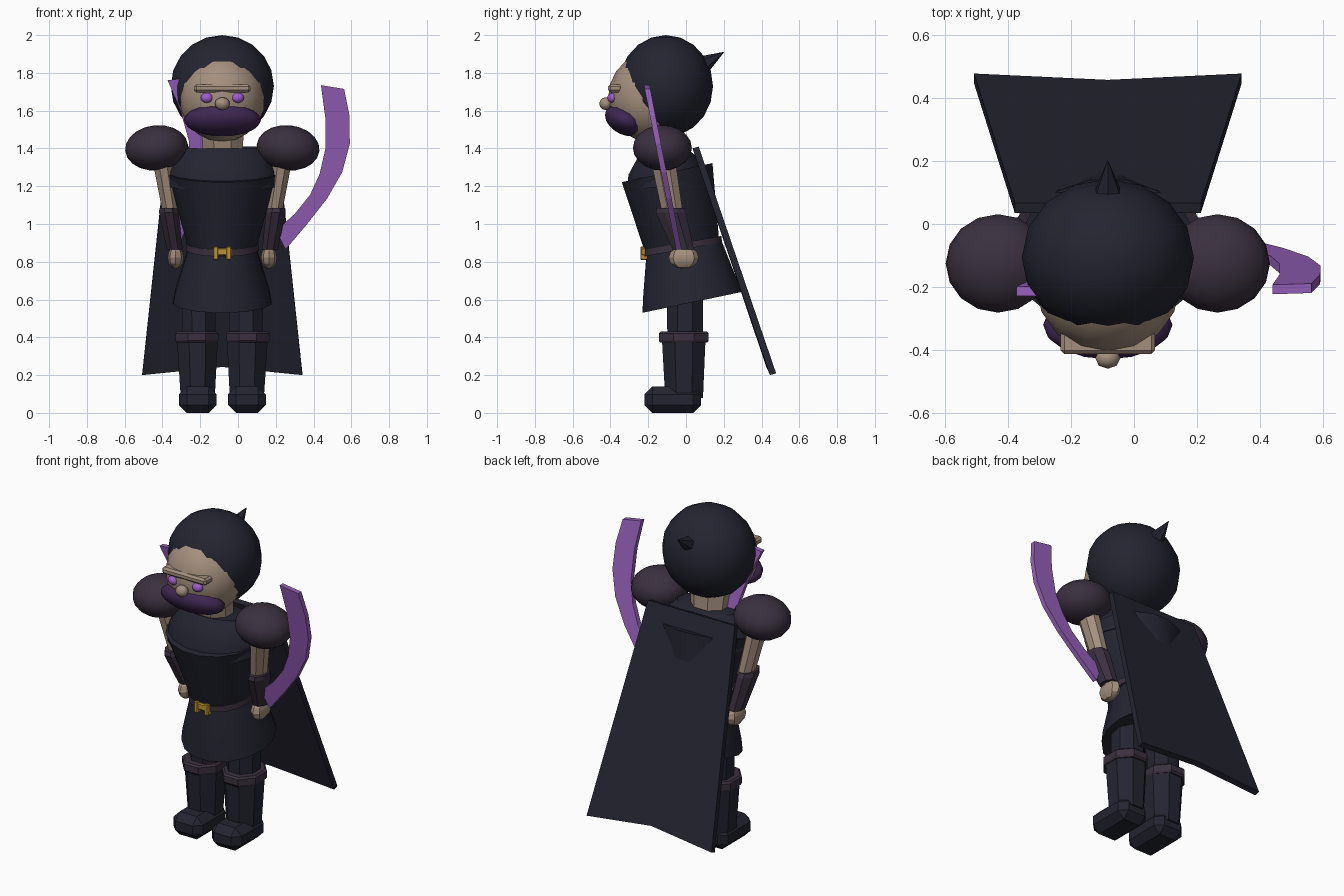
import bpy, bmesh, math
from mathutils import Vector, Matrix

if "Cube" in bpy.data.objects:
    bpy.data.objects.remove(bpy.data.objects["Cube"], do_unlink=True)

MID = -0.083  # body centre line


def material(name, rgb):
    m = bpy.data.materials.new(name)
    m.use_nodes = True
    m.diffuse_color = (*rgb, 1)
    m.node_tree.nodes["Principled BSDF"].inputs["Base Color"].default_value = (*rgb, 1)
    return m


CLOTH = material("dark cloth", (0.017, 0.018, 0.03))
LEATHER = material("plum leather", (0.043, 0.03, 0.05))
BEARD = material("purple beard", (0.05, 0.02, 0.085))
SKIN = material("skin", (0.37, 0.275, 0.205))
VIOLET = material("violet blade", (0.31, 0.12, 0.5))
EYE = material("violet eye", (0.35, 0.11, 0.62))
GOLD = material("gold", (0.5, 0.29, 0.035))


def finish(name, bm, mat, angle=None):
    bmesh.ops.recalc_face_normals(bm, faces=bm.faces)
    me = bpy.data.meshes.new(name)
    bm.to_mesh(me)
    bm.free()
    me.materials.append(mat)
    ob = bpy.data.objects.new(name, me)
    bpy.context.collection.objects.link(ob)
    if angle:
        bpy.ops.object.select_all(action='DESELECT')
        ob.select_set(True)
        bpy.context.view_layer.objects.active = ob
        bpy.ops.object.shade_smooth_by_angle(angle=math.radians(angle))
    return ob


def ball(name, loc, size, mat, seg=16, rings=10, rx=0, ry=0, angle=60):
    bm = bmesh.new()
    bmesh.ops.create_uvsphere(bm, u_segments=seg, v_segments=rings, radius=1)
    rot = Matrix.Rotation(rx, 4, 'X') @ Matrix.Rotation(ry, 4, 'Y')
    bm.transform(Matrix.Translation(loc) @ rot @ Matrix.Diagonal((*size, 1)))
    return finish(name, bm, mat, angle)


def box(name, loc, size, mat, bevel=0.0):
    bm = bmesh.new()
    bmesh.ops.create_cube(bm, size=1)
    bm.transform(Matrix.Translation(loc) @ Matrix.Diagonal((*size, 1)))
    if bevel:
        bmesh.ops.bevel(bm, geom=bm.edges[:], offset=bevel, segments=1, affect='EDGES')
    return finish(name, bm, mat)


def loft(name, rings, mat, n=8, angle=None):
    """Rings are (x, y, z, half width, half depth, slope along y)."""
    bm = bmesh.new()
    loops = []
    for x, y, z, a, b, slope in rings:
        loop = []
        for i in range(n):
            t = math.tau * (i + 0.5) / n
            k = 1 / math.cos(math.pi / n)
            dx, dy = a * k * math.cos(t), b * k * math.sin(t)
            loop.append(bm.verts.new((x + dx, y + dy, z + slope * dy)))
        loops.append(loop)
    for lo, hi in zip(loops, loops[1:]):
        for i in range(n):
            j = (i + 1) % n
            bm.faces.new((lo[i], lo[j], hi[j], hi[i]))
    bm.faces.new(loops[0])
    bm.faces.new(loops[-1])
    return finish(name, bm, mat, angle)


# Head
ball("head", (MID, -0.195, 1.67), (0.228, 0.217, 0.235), SKIN)
ball("hood", (MID, -0.107, 1.73), (0.273, 0.25, 0.27), CLOTH)
ball("beard", (MID, -0.32, 1.55), (0.205, 0.115, 0.078), BEARD, rx=-0.45)
ball("nose", (MID, -0.425, 1.637), (0.04, 0.034, 0.034), SKIN, 8, 6)
box("brow", (MID, -0.375, 1.718), (0.30, 0.075, 0.042), SKIN, 0.012)
loft("neck", [(MID, -0.11, 1.36, 0.105, 0.09, 0), (MID, -0.13, 1.50, 0.115, 0.1, 0)], SKIN)

# Hood spike at the back
bm = bmesh.new()
bmesh.ops.create_cone(bm, cap_ends=True, segments=6, radius1=0.075, radius2=0, depth=0.2)
aim = Vector((0, 0.14, 0.085))
bm.transform(Matrix.Translation((MID, 0.118, 1.86)) @ aim.to_track_quat('Z', 'Y').to_matrix().to_4x4())
finish("hood_spike", bm, CLOTH)

# Torso, belt and skirt, each ring sloping up to the back
loft("upper_chest", [(MID, -0.1, 1.2, 0.285, 0.21, 0.1), (MID, -0.105, 1.28, 0.28, 0.2, 0.1),
                     (MID, -0.105, 1.36, 0.24, 0.15, 0.05), (MID, -0.105, 1.4, 0.20, 0.11, 0.0)],
     CLOTH, 16, 40)
loft("chest_plate", [(MID, -0.02, 0.88, 0.18, 0.195, 0.18), (MID, -0.1, 1.272, 0.288, 0.24, 0.21)],
     CLOTH, 16, 40)
loft("skirt", [(MID, 0.032, 0.585, 0.26, 0.262, 0.21), (MID, 0.022, 0.65, 0.248, 0.25, 0.2),
               (MID, -0.01, 0.87, 0.18, 0.2, 0.18)], CLOTH, 16, 40)
loft("belt", [(MID, -0.016, 0.865, 0.193, 0.207, 0.18), (MID, -0.018, 0.9, 0.191, 0.205, 0.18)],
     LEATHER, 16, 40)
box("buckle", (MID, -0.222, 0.853), (0.1, 0.034, 0.042), GOLD, 0.006)

# Cape: a slanted panel with a raised middle hem
bm = bmesh.new()
outline = [(-0.295, 0.035, 1.4), (0.295, 0.035, 1.4), (0.424, 0.445, 0.2), (0, 0.425, 0.243), (-0.424, 0.445, 0.2)]
front = [bm.verts.new((MID + x, y, z)) for x, y, z in outline]
back = [bm.verts.new(v.co + Vector((0, 0.032, 0.01))) for v in front]
bm.faces.new(front)
bm.faces.new(back[::-1])
for i in range(len(front)):
    j = (i + 1) % len(front)
    bm.faces.new((front[i], front[j], back[j], back[i]))
finish("cape", bm, CLOTH)

# Paired parts
for side, s in (("left", 1), ("right", -1)):
    def at(x):
        return MID + s * x

    ball(side + "_eye", (at(0.082), -0.39, 1.668), (0.034, 0.026, 0.027), EYE, 10, 8)
    ball(side + "_shoulder_pad", (at(0.348), -0.125, 1.403), (0.167, 0.156, 0.12), LEATHER,
         ry=s * 0.1)
    loft(side + "_upper_arm", [(at(0.272), -0.07, 1.05, 0.042, 0.055, 0),
                               (at(0.322), -0.125, 1.36, 0.052, 0.066, 0)], SKIN)
    loft(side + "_bracer", [(at(0.252), -0.015, 0.865, 0.042, 0.056, 0),
                            (at(0.283), -0.08, 1.06, 0.052, 0.08, 0),
                            (at(0.287), -0.085, 1.085, 0.046, 0.07, 0)], LEATHER)
    ball(side + "_hand", (at(0.247), -0.012, 0.822), (0.043, 0.08, 0.06), SKIN, 8, 6, angle=30)

    loft(side + "_thigh", [(at(0.125), -0.005, 0.36, 0.088, 0.094, 0),
                           (at(0.125), -0.005, 0.68, 0.09, 0.095, 0)], CLOTH)
    loft(side + "_boot_shaft", [(at(0.13), -0.01, 0.08, 0.09, 0.1, 0),
                                (at(0.132), -0.012, 0.385, 0.108, 0.115, 0)], CLOTH)
    loft(side + "_boot_cuff", [(at(0.135), -0.012, 0.372, 0.108, 0.124, 0),
                               (at(0.135), -0.012, 0.382, 0.114, 0.132, 0),
                               (at(0.135), -0.012, 0.42, 0.114, 0.132, 0),
                               (at(0.135), -0.012, 0.43, 0.104, 0.122, 0)], LEATHER)
    box(side + "_boot_foot", (at(0.13), -0.07, 0.07), (0.2, 0.3, 0.14), CLOTH, 0.042)
    box(side + "_buckle_prong", (at(0.034), -0.222, 0.845), (0.028, 0.04, 0.07), GOLD, 0.005)


# Curved blades: offsets from the grip for the outer and inner edges
outer = [(0.03, 0.0), (0.14, 0.13), (0.25, 0.27), (0.33, 0.41), (0.37, 0.56), (0.368, 0.71), (0.34, 0.85)]
inner = [(-0.02, 0.1), (0.08, 0.19), (0.16, 0.29), (0.21, 0.40), (0.24, 0.53), (0.24, 0.7), (0.217, 0.87)]


def blade(name, x, turn):
    bm = bmesh.new()
    c, sn = math.cos(turn), math.sin(turn)

    def vert(p, off):
        px, pz = p[0] * c - p[1] * sn, p[0] * sn + p[1] * c
        return bm.verts.new((x + px, -0.038 - 0.195 * pz + off, 0.865 + pz))

    rows = [(vert(o, -0.015), vert(i, -0.015), vert(i, 0.015), vert(o, 0.015))
            for o, i in zip(outer, inner)]
    for a, b in zip(rows, rows[1:]):
        for k in range(4):
            m = (k + 1) % 4
            bm.faces.new((a[k], a[m], b[m], b[k]))
    bm.faces.new(rows[0])
    bm.faces.new(rows[-1])
    finish(name, bm, VIOLET)


blade("left_blade", 0.222, 0)
blade("right_blade", -0.35, 0.27)
